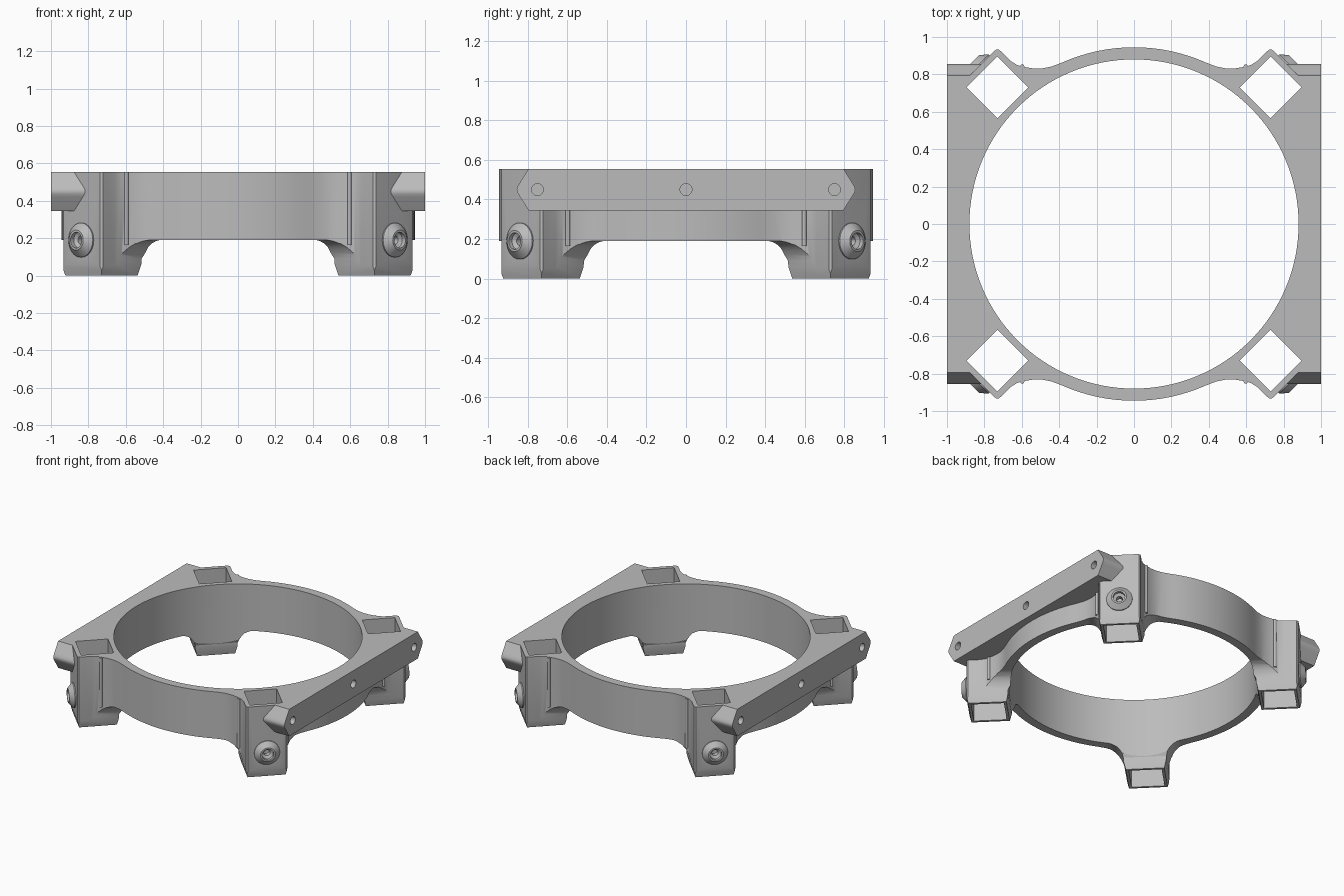
import bpy, bmesh, math
from mathutils import Matrix, Vector

if "Cube" in bpy.data.objects:
    bpy.data.objects.remove(bpy.data.objects["Cube"], do_unlink=True)

TOP, RING_LOW = 0.555, 0.19
POST = 0.73          # post centre in x and y
FACE = 1.182         # outward post face, measured along the diagonal

grey = bpy.data.materials.new("plain grey")
grey.use_nodes = True
grey.diffuse_color = (0.5, 0.5, 0.5, 1)
grey.node_tree.nodes["Principled BSDF"].inputs["Base Color"].default_value = (0.5, 0.5, 0.5, 1)


def loft(name, loops):
    """Solid skinned through loops of equal length."""
    bm = bmesh.new()
    rings = [[bm.verts.new(p) for p in loop] for loop in loops]
    n = len(rings[0])
    for a, b in zip(rings, rings[1:]):
        for i in range(n):
            j = (i + 1) % n
            bm.faces.new((a[i], a[j], b[j], b[i]))
    bm.faces.new(rings[0][::-1])
    bm.faces.new(rings[-1])
    bmesh.ops.recalc_face_normals(bm, faces=bm.faces)
    mesh = bpy.data.meshes.new(name)
    bm.to_mesh(mesh)
    bm.free()
    mesh.materials.append(grey)
    obj = bpy.data.objects.new(name, mesh)
    bpy.context.collection.objects.link(obj)
    return obj


def turned(name, profile, matrix, sides=32):
    """Round solid from (radius, height) pairs."""
    angles = [2 * math.pi * i / sides for i in range(sides)]
    return loft(name, [[matrix @ Vector((r * math.cos(a), r * math.sin(a), h))
                        for a in angles] for r, h in profile])


def combine(target, other, operation):
    mod = target.modifiers.new("combine", 'BOOLEAN')
    mod.operation, mod.solver, mod.object = operation, 'EXACT', other
    bpy.context.view_layer.objects.active = target
    bpy.ops.object.modifier_apply(modifier=mod.name)
    bpy.data.objects.remove(other, do_unlink=True)


def smooth(obj):
    bpy.ops.object.select_all(action='DESELECT')
    obj.select_set(True)
    bpy.context.view_layer.objects.active = obj
    bpy.ops.object.shade_smooth_by_angle(angle=math.radians(28))


def diagonal(k):
    """Frame whose x axis points outward through corner k."""
    return Matrix.Rotation(math.radians(45 + 90 * k), 4, 'Z')


# Outer outline: one eighth, mirrored and turned
eighth = [(0.945 * math.sin(math.radians(a)), 0.945 * math.cos(math.radians(a)))
          for a in range(0, 25, 3)]
eighth += [(0.44, 0.842), (0.49, 0.832), (0.54, 0.832), (0.59, 0.84), (0.625, 0.85),
           (0.66, 0.872), (0.71, 0.922), (0.722, 0.932), (0.738, 0.932), (0.75, 0.922)]
quarter = eighth + [(y, x) for x, y in reversed(eighth)]
outline = []
for k in range(4):
    outline += quarter[:-1]
    quarter = [(y, -x) for x, y in quarter]
frame = loft("clamp_frame", [[(x, y, z) for x, y in outline] for z in (0, TOP)])

# Volume to keep: ring slab plus four flared, tapered legs
keep = loft("keep_volume", [[(x, y, z) for x, y in ((-2, -2), (2, -2), (2, 2), (-2, 2))]
                            for z in (RING_LOW, 0.8)])
leg_rows = [  # height, half width, inner and outer reach
    (0, 0.137, 0.896, 1.168), (0.06, 0.152, 0.883, 1.183), (0.09, 0.154, 0.883, 1.25),
    (0.12, 0.162, 0.865, 1.25), (0.15, 0.18, 0.84, 1.25), (0.17, 0.2, 0.8, 1.25),
    (0.185, 0.23, 0.8, 1.25), (0.192, 0.26, 0.8, 1.25), (0.3, 0.26, 0.8, 1.25)]
for k in range(4):
    m = diagonal(k)
    leg = loft("leg_volume", [[m @ Vector(p) for p in
                               ((a, -t, z), (b, -t, z), (b, t, z), (a, t, z))]
                              for z, t, a, b in leg_rows])
    combine(keep, leg, 'UNION')
combine(frame, keep, 'INTERSECT')

# Side rails with pointed ends
end = [(0.795, TOP), (0.842, 0.48), (0.852, 0.463), (0.855, 0.45),
       (0.852, 0.437), (0.842, 0.42), (0.795, 0.345)]
section = end + [(-y, z) for y, z in reversed(end)]
for s in (-1, 1):
    rail = loft("rail", [[(s * x, y, z) for y, z in section] for x in (0.69, 1)])
    combine(frame, rail, 'UNION')

# Screw bosses on the outward post faces
outward = Matrix.Rotation(math.pi / 2, 4, 'Y')
seats = [diagonal(k) @ Matrix.Translation((FACE, 0, RING_LOW)) @ outward for k in range(4)]
for seat in seats:
    combine(frame, turned("boss", [(0.092, -0.015), (0.092, 0.008), (0.054, 0.042)], seat), 'UNION')

# Central bore
combine(frame, turned("bore", [(0.88, -0.2), (0.88, 1)], Matrix(), 128), 'DIFFERENCE')

# Square post sockets and stepped screw holes
for k, seat in enumerate(seats):
    m = diagonal(k)
    c, h = POST * math.sqrt(2), 0.117
    socket = loft("socket", [[m @ Vector((c + dx * h, dy * h, z)) for dx, dy in
                              ((-1, -1), (1, -1), (1, 1), (-1, 1))] for z in (-0.2, 1)])
    combine(frame, socket, 'DIFFERENCE')
    hole = turned("screw_hole", [(0.022, -0.08), (0.022, 0.006), (0.042, 0.018), (0.042, 0.1)], seat)
    combine(frame, hole, 'DIFFERENCE')

# Blind holes along the rails
for s in (-1, 1):
    for y in (-0.75, 0, 0.75):
        m = Matrix.Translation((s, y, 0.45)) @ outward
        combine(frame, turned("rail_hole", [(0.03, -0.07), (0.03, 0.07)], m), 'DIFFERENCE')
smooth(frame)

# Thin upright ridges beside each post
for k in range(4):
    for x, y in ((0.597, 0.843), (0.843, 0.597)):
        m = Matrix.Rotation(math.pi / 2 * k, 4, 'Z') @ Matrix.Translation((x, y, 0))
        ridge = turned("post_ridge", [(0.011, 0.165), (0.011, TOP - 0.002)], m, 12)
        smooth(ridge)
